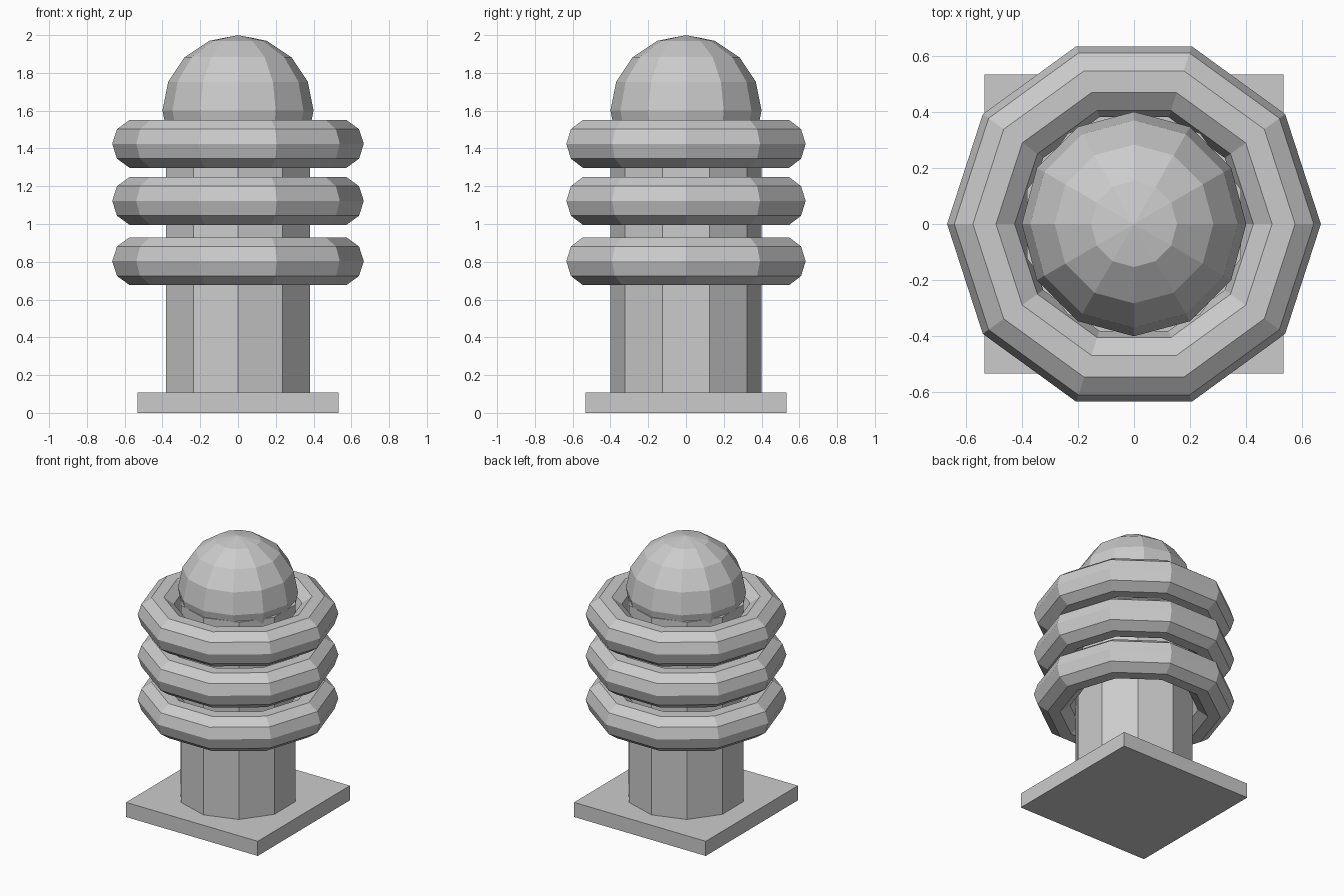
import bpy

if "Cube" in bpy.data.objects:
    bpy.data.objects.remove(bpy.data.objects["Cube"])


def name_part(name):
    obj = bpy.context.object
    obj.name = name
    obj.data.name = name
    return obj


# square base plate
bpy.ops.mesh.primitive_cube_add(size=1, location=(0, 0, 0.0535))
base = name_part("base_plate")
base.scale = (1.066, 1.066, 0.107)

# ten-sided column
bottom, top = 0.107, 1.55
bpy.ops.mesh.primitive_cylinder_add(vertices=10, radius=0.4, depth=top - bottom,
                                    location=(0, 0, (top + bottom) / 2))
name_part("column")

# three stacked rings around the column
for i, z in enumerate((0.803, 1.122, 1.424), 1):
    bpy.ops.mesh.primitive_torus_add(major_segments=10, minor_segments=10,
                                     major_radius=0.533, minor_radius=0.133,
                                     location=(0, 0, z))
    name_part(f"ring_{i}")

# faceted ball on top
bpy.ops.mesh.primitive_uv_sphere_add(segments=12, ring_count=8, radius=0.4,
                                     location=(0, 0, 1.6))
name_part("top_ball")
